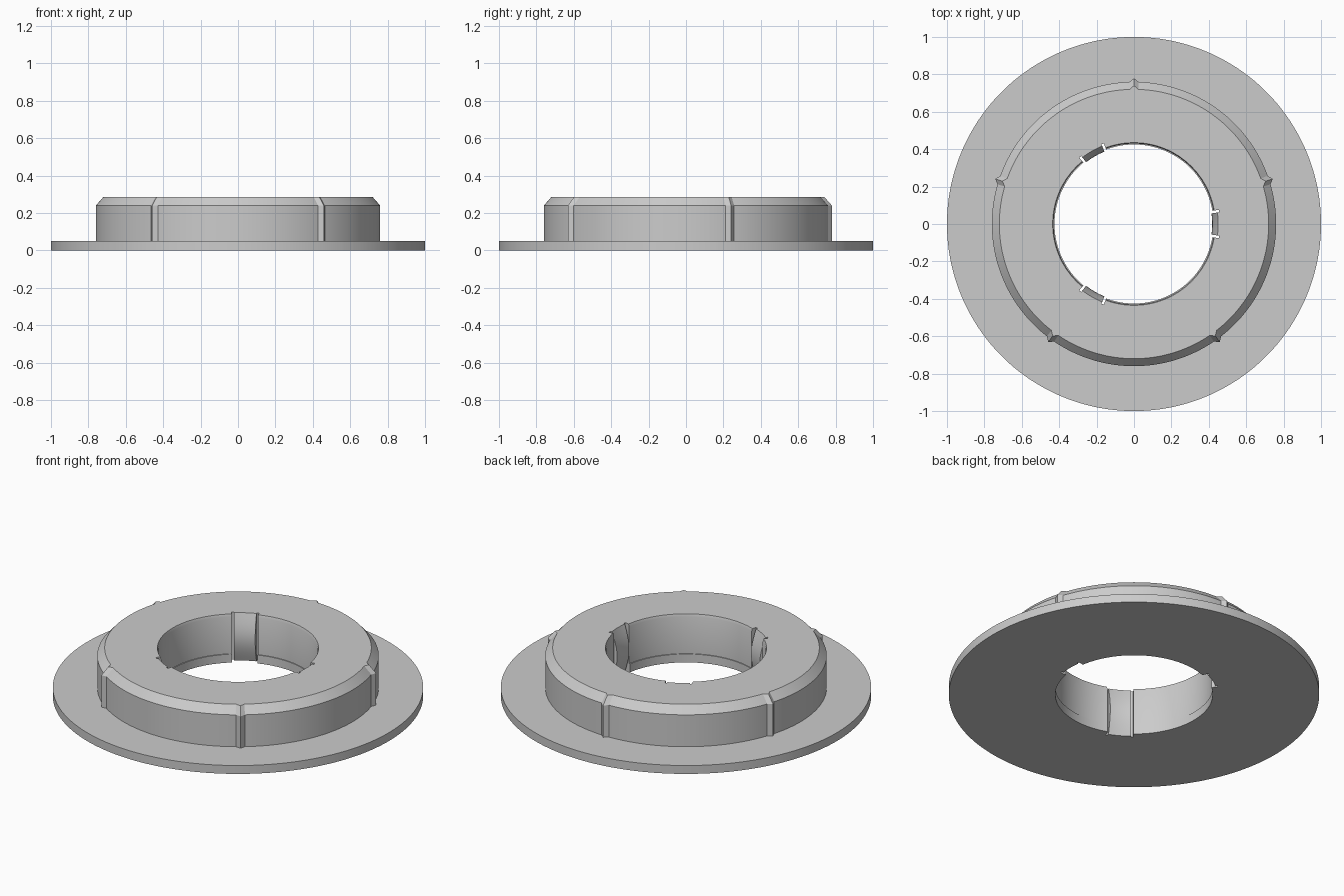
import bpy, bmesh
from math import radians, degrees, cos, sin

cube = bpy.data.objects.get("Cube")
if cube:
    bpy.data.objects.remove(cube)

grey = bpy.data.materials.new("plain_grey")
grey.use_nodes = True
grey.diffuse_color = (0.6, 0.6, 0.6, 1)
grey.node_tree.nodes["Principled BSDF"].inputs["Base Color"].default_value = (0.6, 0.6, 0.6, 1)

RIDGES = [18 + 72 * i for i in range(5)]
TABS = [0, 120, 240]
SLOT_OUT, SLOT_IN = 9.5, 7.8     # half angles of the notch and of the tab
HEIGHT = 0.285


def offset(a, b):
    """Smallest angle between two directions, in degrees."""
    return abs((a - b + 180) % 360 - 180)


def loft(name, angles, profile, closed):
    """Sweep a closed (radius, height) profile, which may vary with angle."""
    bm = bmesh.new()
    rings = []
    for a in angles:
        c, s = cos(radians(a)), sin(radians(a))
        rings.append([bm.verts.new((r * c, r * s, z)) for r, z in profile(a)])
    n = len(rings[0])
    pairs = list(zip(rings, rings[1:]))
    if closed:
        pairs.append((rings[-1], rings[0]))
    else:
        bm.faces.new(rings[0])
        bm.faces.new(rings[-1][::-1])
    for p, q in pairs:
        for i in range(n):
            j = (i + 1) % n
            bm.faces.new((p[i], q[i], q[j], p[j]))
    bmesh.ops.recalc_face_normals(bm, faces=bm.faces[:])
    mesh = bpy.data.meshes.new(name)
    bm.to_mesh(mesh)
    bm.free()
    mesh.materials.append(grey)
    obj = bpy.data.objects.new(name, mesh)
    bpy.context.collection.objects.link(obj)
    bpy.ops.object.select_all(action="DESELECT")
    obj.select_set(True)
    bpy.context.view_layer.objects.active = obj
    bpy.ops.object.shade_smooth_by_angle(angle=radians(25))
    return obj


# Flanged hub: small pointed ridges outside, three notches in the bore
def body_profile(a):
    ridge = max(0, 1 - min(offset(a, r) for r in RIDGES) / 1.8) * 0.02
    notched = min(offset(a, t) for t in TABS) < SLOT_OUT
    lip, bore, rim = (0.46,) * 3 if notched else (0.425, 0.43, 0.435)
    return [(lip, 0), (1, 0), (1, 0.05),
            (0.76 + ridge, 0.05), (0.76 + ridge, 0.24), (0.72 + ridge, HEIGHT),
            (rim, HEIGHT), (bore, HEIGHT - 0.015), (bore, 0.05), (lip, 0.05)]


angles = {float(a) for a in range(0, 360, 2)}
for r in RIDGES:
    angles |= {r - 1.8, float(r), r + 1.8}
for t in TABS:
    for side in (-1, 1):
        for nudge in (-0.01, 0.01):
            angles.add((t + side * (SLOT_OUT + nudge)) % 360)
loft("flanged_hub", sorted(angles), body_profile, True)


# Spring tabs: bowed towards the middle of the bore
def tab_profile(a):
    steps = 10
    bow = [(0.45 - 0.032 * sin(radians(180 * i / steps)), HEIGHT * i / steps)
           for i in range(steps + 1)]
    return bow + [(0.462, HEIGHT), (0.462, 0)]


for k, t in enumerate(TABS):
    span = [t + SLOT_IN * (i / 4 - 1) for i in range(9)]
    loft("spring_tab_%d" % (k + 1), span, tab_profile, False)
